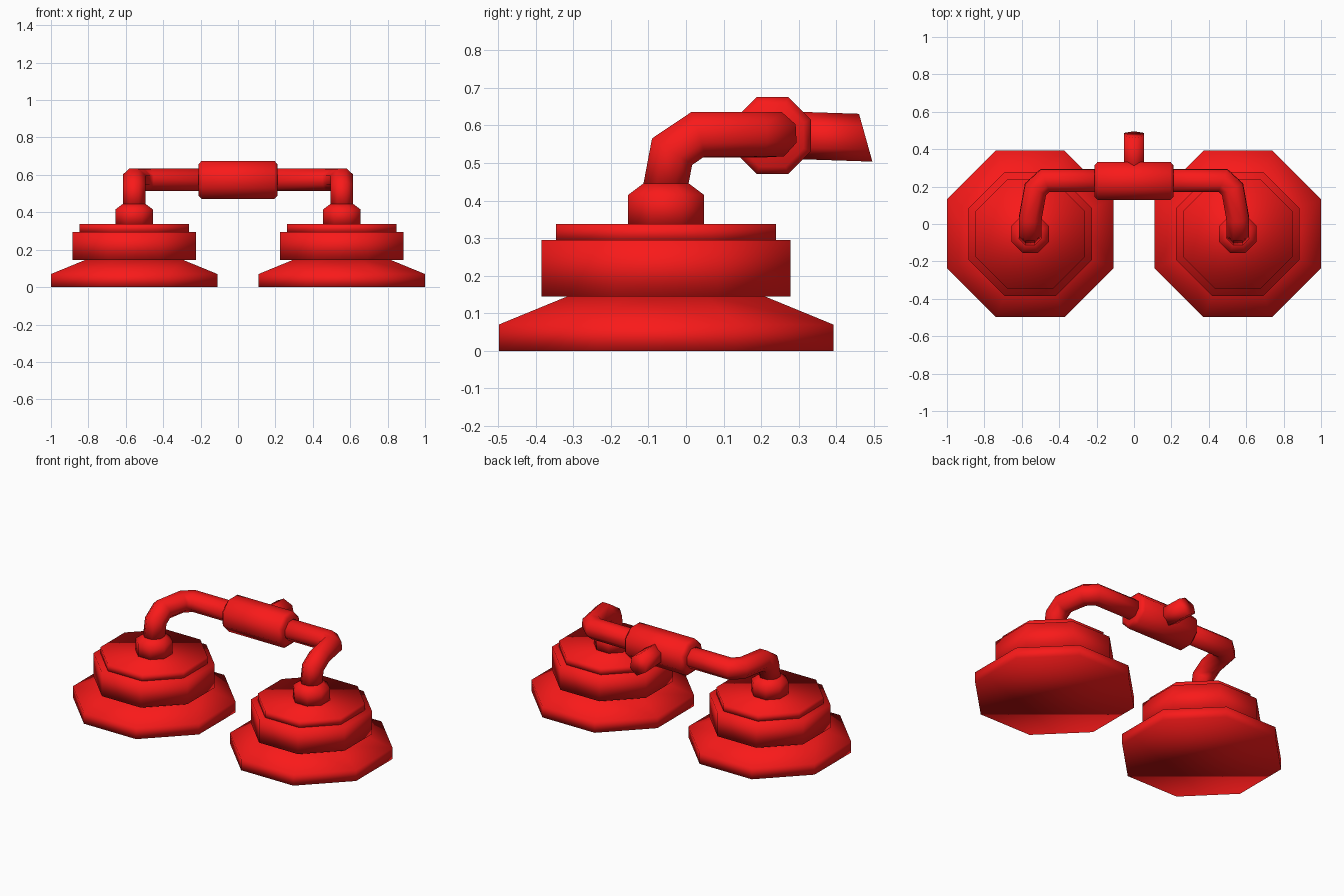
import bpy, bmesh
from math import pi, sin, cos
from mathutils import Vector, Matrix

if "Cube" in bpy.data.objects:
    bpy.data.objects.remove(bpy.data.objects["Cube"])

red = bpy.data.materials.new("red_plastic")
red.diffuse_color = (0.95, 0.01, 0.01, 1)
red.use_nodes = True
red.node_tree.nodes["Principled BSDF"].inputs["Base Color"].default_value = red.diffuse_color


def finish(name, bm, mirror=False):
    bmesh.ops.recalc_face_normals(bm, faces=bm.faces)
    for f in bm.faces:
        f.smooth = True
    me = bpy.data.meshes.new(name)
    bm.to_mesh(me)
    bm.free()
    me.materials.append(red)
    ob = bpy.data.objects.new(name, me)
    bpy.context.collection.objects.link(ob)
    if mirror:
        ob.modifiers.new("mirror", 'MIRROR')
    return ob


def skin(bm, rings):
    """Bridge vertex rings and cap both ends."""
    n = len(rings[0])
    for a, b in zip(rings, rings[1:]):
        for i in range(n):
            j = (i + 1) % n
            bm.faces.new((a[i], a[j], b[j], b[i]))
    bm.faces.new(rings[0][::-1])
    bm.faces.new(rings[-1])


def lathe(name, profile, matrix, mirror=False):
    """Octagonal solid from (apothem, height) pairs."""
    bm = bmesh.new()
    rings = []
    for r, z in profile:
        r /= cos(pi / 8)
        rings.append([bm.verts.new(matrix @ Vector((r * cos((k + .5) * pi / 4), r * sin((k + .5) * pi / 4), z)))
                      for k in range(8)])
    skin(bm, rings)
    return finish(name, bm, mirror)


def sweep(name, path, section, end_normal, mirror=False):
    """Slide a start section along a path, mitring it at every bend."""
    pts = [Vector(p) for p in path]
    bm = bmesh.new()
    cur = [pts[0] + Vector(s) for s in section]
    rings = [[bm.verts.new(v) for v in cur]]
    for i in range(1, len(pts)):
        d = (pts[i] - pts[i - 1]).normalized()
        n = d + (pts[i + 1] - pts[i]).normalized() if i + 1 < len(pts) else Vector(end_normal)
        cur = [v + d * ((pts[i] - v).dot(n) / d.dot(n)) for v in cur]
        rings.append([bm.verts.new(v) for v in cur])
    skin(bm, rings)
    return finish(name, bm, mirror)


# Stacked octagonal foot, mirrored left to right
at = Matrix.Translation((-0.555, -0.053, 0))
lathe("base_skirt", [(0.445, 0), (0.445, 0.07), (0.26, 0.146)], at, True)
lathe("base_body", [(0.331, 0.145), (0.331, 0.295)], at, True)
lathe("base_cap", [(0.293, 0.29), (0.293, 0.337)], at, True)
lathe("neck", [(0.101, 0.33), (0.101, 0.415), (0.058, 0.447)], at, True)

# Bent pipe from the neck to the collar
r8 = 0.06 / cos(pi / 8)
octagon = [(r8 * cos((k + .5) * pi / 4), r8 * sin((k + .5) * pi / 4), 0) for k in range(8)]
sweep("pipe", [(-0.555, -0.056, 0.43), (-0.555, -0.037, 0.53), (-0.555, 0.03, 0.575),
               (-0.527, 0.185, 0.575), (-0.475, 0.233, 0.575), (-0.1, 0.233, 0.575)],
      octagon, (1, 0, 0), True)

# Central collar lying along x
lathe("collar", [(0.083, -0.212), (0.102, -0.195), (0.102, 0.195), (0.083, 0.212)],
      Matrix.Translation((0, 0.23, 0.573)) @ Matrix.Rotation(pi / 2, 4, 'Y'))

# Hexagonal outlet with a slanted end
hexagon = [(0.063 * sin(k * pi / 3), 0, 0.063 * cos(k * pi / 3)) for k in range(6)]
sweep("outlet", [(0, 0.27, 0.574), (0, 0.478, 0.567)], hexagon, (0, 1, 0.28))
